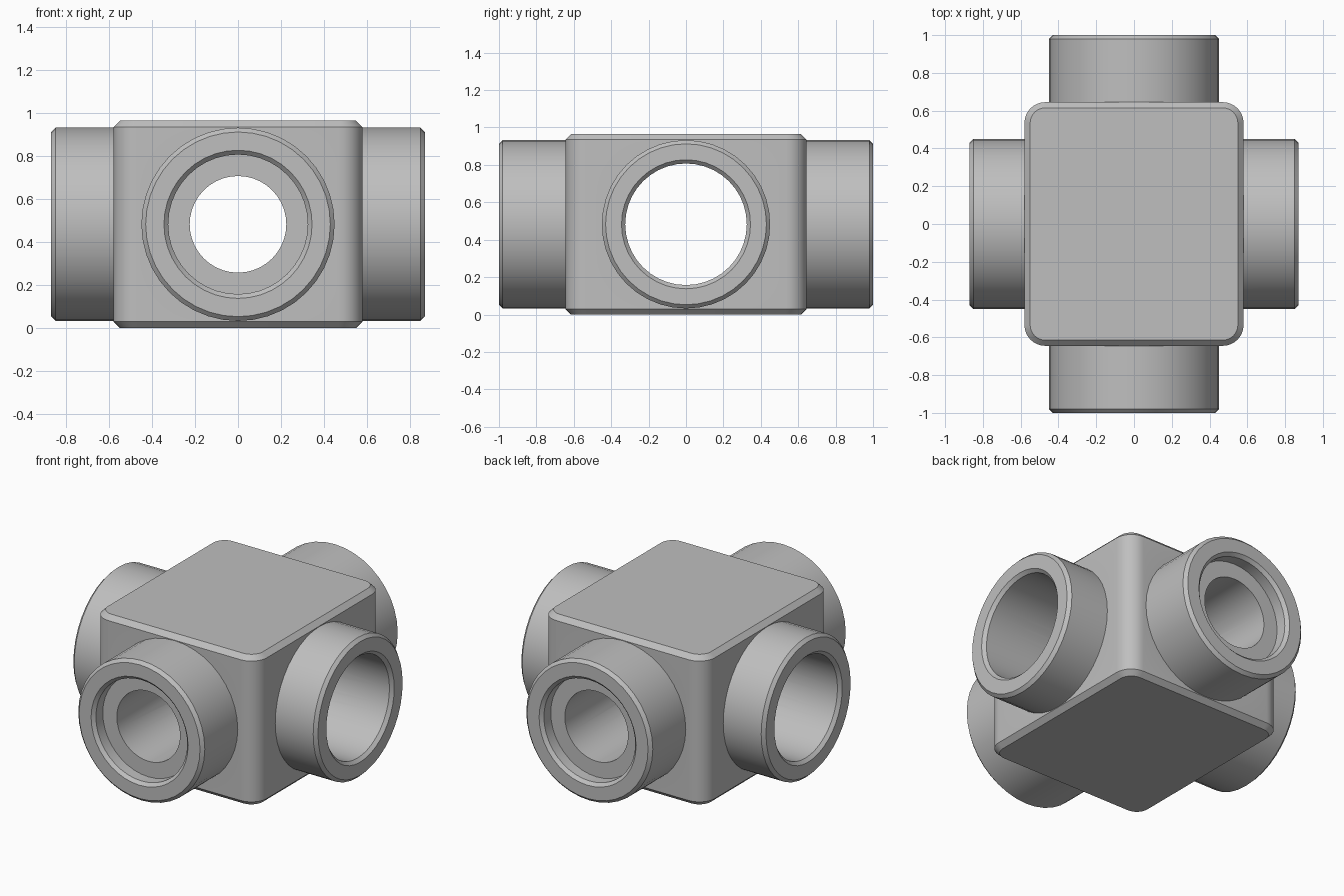
import bpy, bmesh
from math import radians, sin, cos, pi

if "Cube" in bpy.data.objects:
    bpy.data.objects.remove(bpy.data.objects["Cube"])

HALF_X, HALF_Y, HEIGHT = 0.58, 0.645, 0.965
END_X, END_Y = 0.87, 1.0
MID = HEIGHT / 2
SEGMENTS = 40

grey = bpy.data.materials.new("plain_grey")
grey.use_nodes = True
colour = (0.52, 0.52, 0.52, 1)
grey.diffuse_color = colour
grey.node_tree.nodes["Principled BSDF"].inputs["Base Color"].default_value = colour


def add_object(name, bm):
    bmesh.ops.recalc_face_normals(bm, faces=bm.faces)
    mesh = bpy.data.meshes.new(name)
    bm.to_mesh(mesh)
    bm.free()
    mesh.materials.append(grey)
    obj = bpy.data.objects.new(name, mesh)
    bpy.context.collection.objects.link(obj)
    return obj


def lathe(name, axis, half_profile):
    """Closed solid turned about x or y, mirrored about its middle."""
    profile = [(-t, r) for t, r in half_profile] + [(t, r) for t, r in reversed(half_profile)]
    bm = bmesh.new()
    rings = []
    for t, r in profile:
        ring = []
        for i in range(SEGMENTS):
            a = 2 * pi * i / SEGMENTS
            u, z = r * cos(a), MID + r * sin(a)
            ring.append(bm.verts.new((t, u, z) if axis == "x" else (u, t, z)))
        rings.append(ring)
    for a, b in zip(rings, rings[1:]):
        for i in range(SEGMENTS):
            j = (i + 1) % SEGMENTS
            bm.faces.new((a[i], a[j], b[j], b[i]))
    bm.faces.new(rings[0])
    bm.faces.new(rings[-1])
    return add_object(name, bm)


# Block: rounded upright corners, chamfered top and bottom rims
bm = bmesh.new()
bmesh.ops.create_cube(bm, size=1)
for v in bm.verts:
    v.co = (v.co.x * 2 * HALF_X, v.co.y * 2 * HALF_Y, v.co.z * HEIGHT + MID)
upright = [e for e in bm.edges if abs(e.verts[0].co.z - e.verts[1].co.z) > 0.5]
bmesh.ops.bevel(bm, geom=upright, offset=0.11, segments=8, profile=0.5, affect="EDGES")
rims = [e for e in bm.edges if abs(e.verts[0].co.z - e.verts[1].co.z) < 0.01]
bmesh.ops.bevel(bm, geom=rims, offset=0.03, segments=1, affect="EDGES")
body = add_object("four_way_pipe_block", bm)


def combine(other, operation):
    mod = body.modifiers.new(operation, "BOOLEAN")
    mod.operation, mod.solver, mod.object = operation, "EXACT", other
    bpy.context.view_layer.objects.active = body
    bpy.ops.object.modifier_apply(modifier=mod.name)
    bpy.data.objects.remove(other)


# Round sockets on all four sides
for axis, end in (("x", END_X), ("y", END_Y)):
    combine(lathe("socket", axis, [(end, 0.43), (end - 0.02, 0.45)]), "UNION")

# Wide bore across, with chamfered mouths
combine(lathe("wide_bore", "x", [(END_X + 0.02, 0.365), (END_X - 0.02, 0.325)]), "DIFFERENCE")

# Stepped bore front to back, with a shallow seat at each mouth
combine(lathe("stepped_bore", "y", [
    (END_Y + 0.02, 0.365), (END_Y - 0.02, 0.325),
    (END_Y - 0.09, 0.325), (END_Y - 0.09, 0.225)]), "DIFFERENCE")

bpy.ops.object.select_all(action="DESELECT")
body.select_set(True)
bpy.context.view_layer.objects.active = body
bpy.ops.object.shade_smooth_by_angle(angle=radians(25))
